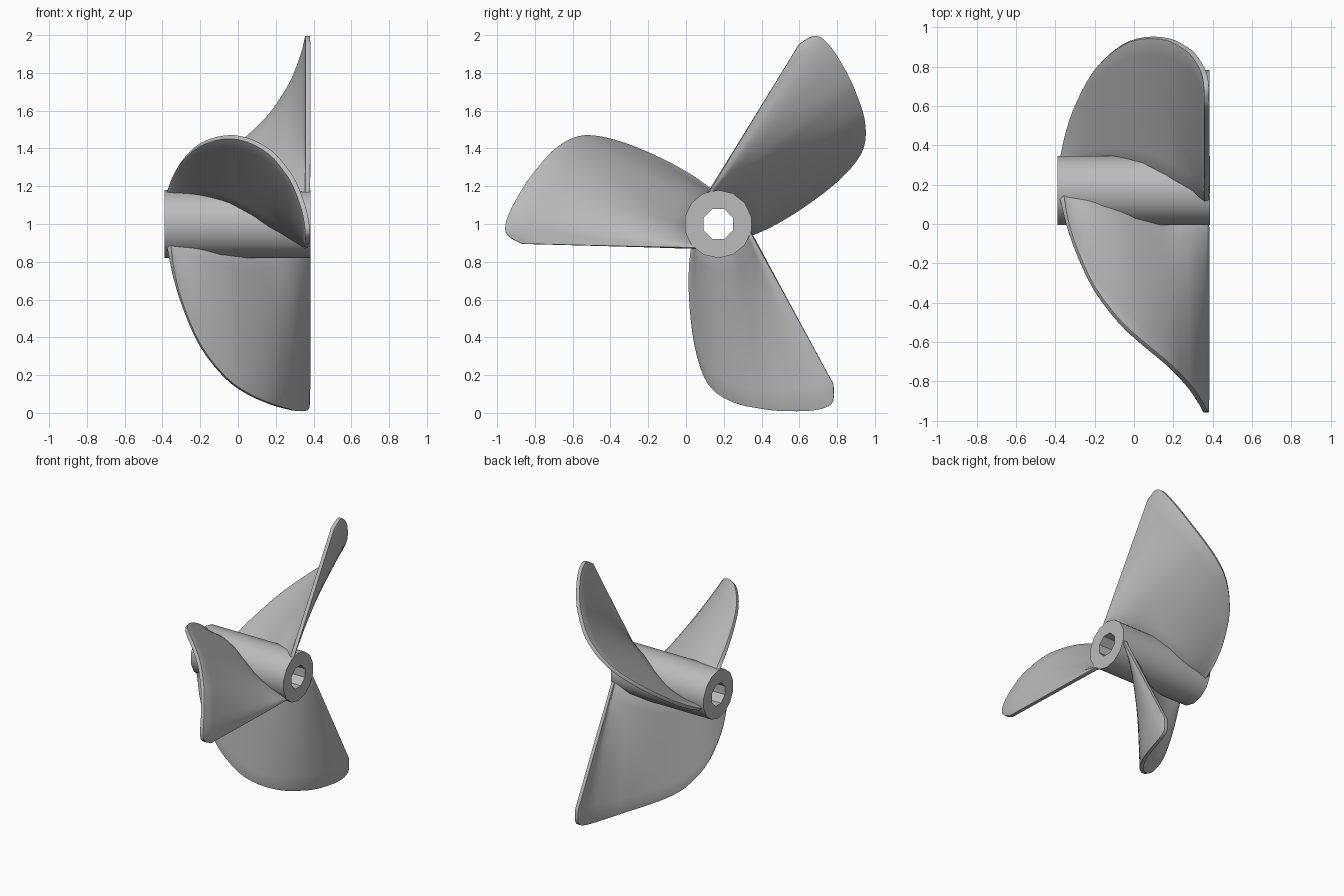
import bpy
import bmesh
import math
from mathutils import Matrix, Vector

cube = bpy.data.objects.get("Cube")
if cube:
    bpy.data.objects.remove(cube, do_unlink=True)

AXIS = Vector((0, 0.17, 1.0))      # shaft axis runs along x through this point

metal = bpy.data.materials.new("grey metal")
metal.use_nodes = True
colour = (0.5, 0.5, 0.5, 1)
metal.diffuse_color = colour
metal.node_tree.nodes["Principled BSDF"].inputs["Base Color"].default_value = colour


def finish(name, bm):
    """Turn a bmesh into a named object placed on the shaft axis."""
    bmesh.ops.recalc_face_normals(bm, faces=bm.faces)
    mesh = bpy.data.meshes.new(name)
    bm.to_mesh(mesh)
    bm.free()
    mesh.materials.append(metal)
    obj = bpy.data.objects.new(name, mesh)
    obj.location = AXIS
    bpy.context.collection.objects.link(obj)
    return obj


def smooth(obj, degrees):
    bpy.ops.object.select_all(action='DESELECT')
    obj.select_set(True)
    bpy.context.view_layer.objects.active = obj
    bpy.ops.object.shade_smooth_by_angle(angle=math.radians(degrees))


def cylinder(name, sides, radius, x0, x1, turn):
    bm = bmesh.new()
    bmesh.ops.create_cone(bm, cap_ends=True, segments=sides, radius1=radius,
                          radius2=radius, depth=x1 - x0)
    place = (Matrix.Translation(((x0 + x1) / 2, 0, 0))
             @ Matrix.Rotation(math.radians(turn), 4, 'X')
             @ Matrix.Rotation(math.pi / 2, 4, 'Y'))
    bmesh.ops.transform(bm, matrix=place, verts=bm.verts)
    return finish(name, bm)


# Hub with an octagonal shaft hole
hub = cylinder("hub", 14, 0.18, -0.39, 0.385, 90)
bore = cylinder("bore_cutter", 8, 0.085, -0.6, 0.6, 22.5)
bore.hide_render = True
bore.hide_viewport = True
cut = hub.modifiers.new("bore", 'BOOLEAN')
cut.operation = 'DIFFERENCE'
cut.solver = 'EXACT'
cut.object = bore
smooth(hub, 30)

# Blade ribs from leading to trailing edge: x, root (y, z), outer edge (y, z)
RIBS = [
    (-0.365, -0.02, 0.165, -0.04, 0.18),
    (-0.34, -0.03, 0.165, -0.16, 0.26),
    (-0.29, -0.04, 0.165, -0.31, 0.34),
    (-0.2, -0.06, 0.16, -0.5, 0.42),
    (-0.07, -0.11, 0.13, -0.67, 0.46),
    (0.05, -0.155, 0.07, -0.78, 0.445),
    (0.17, -0.175, -0.01, -0.88, 0.38),
    (0.25, -0.16, -0.06, -0.96, 0.29),
    (0.3, -0.15, -0.09, -1.02, 0.21),
    (0.345, -0.13, -0.12, -1.09, 0.09),
    (0.364, -0.12, -0.13, -1.125, 0),
    (0.368, -0.12, -0.135, -1.115, -0.06),
    (0.37, -0.12, -0.14, -1.04, -0.105),
]


def spline(a, b, c, d, t):
    """Catmull-Rom blend of four ribs."""
    return [0.5 * (2 * q + (r - p) * t + (2 * p - 5 * q + 4 * r - s) * t ** 2
                   + (3 * q - p - 3 * r + s) * t ** 3)
            for p, q, r, s in zip(a, b, c, d)]


def dense_ribs(steps):
    ribs = [RIBS[0]] + RIBS + [RIBS[-1]]
    out = []
    for i in range(len(ribs) - 3):
        out += [spline(*ribs[i:i + 4], k / steps) for k in range(steps)]
    return out + [RIBS[-1]]


def blade(name, degrees):
    spans = 8
    bm = bmesh.new()
    grid = []
    for x, ry, rz, ty, tz in dense_ribs(3):
        root = Vector((x, ry * 0.92, rz * 0.92))
        tip = Vector((x, ty, tz))
        grid.append([bm.verts.new(root.lerp(tip, k / spans)) for k in range(spans + 1)])
    for a, b in zip(grid, grid[1:]):
        for k in range(spans):
            bm.faces.new((a[k], a[k + 1], b[k + 1], b[k]))
    bmesh.ops.rotate(bm, verts=bm.verts, cent=(0, 0, 0),
                     matrix=Matrix.Rotation(math.radians(degrees), 3, 'X'))
    obj = finish(name, bm)
    thick = obj.modifiers.new("thickness", 'SOLIDIFY')
    thick.thickness = 0.026
    thick.offset = 0
    rim = obj.modifiers.new("rounded rim", 'BEVEL')
    rim.width = 0.008
    rim.segments = 2
    rim.limit_method = 'ANGLE'
    rim.angle_limit = math.radians(50)
    smooth(obj, 50)


# Three equal blades around the hub
for name, degrees in (("front_blade", 0), ("lower_blade", 120), ("upper_blade", 240)):
    blade(name, degrees)
